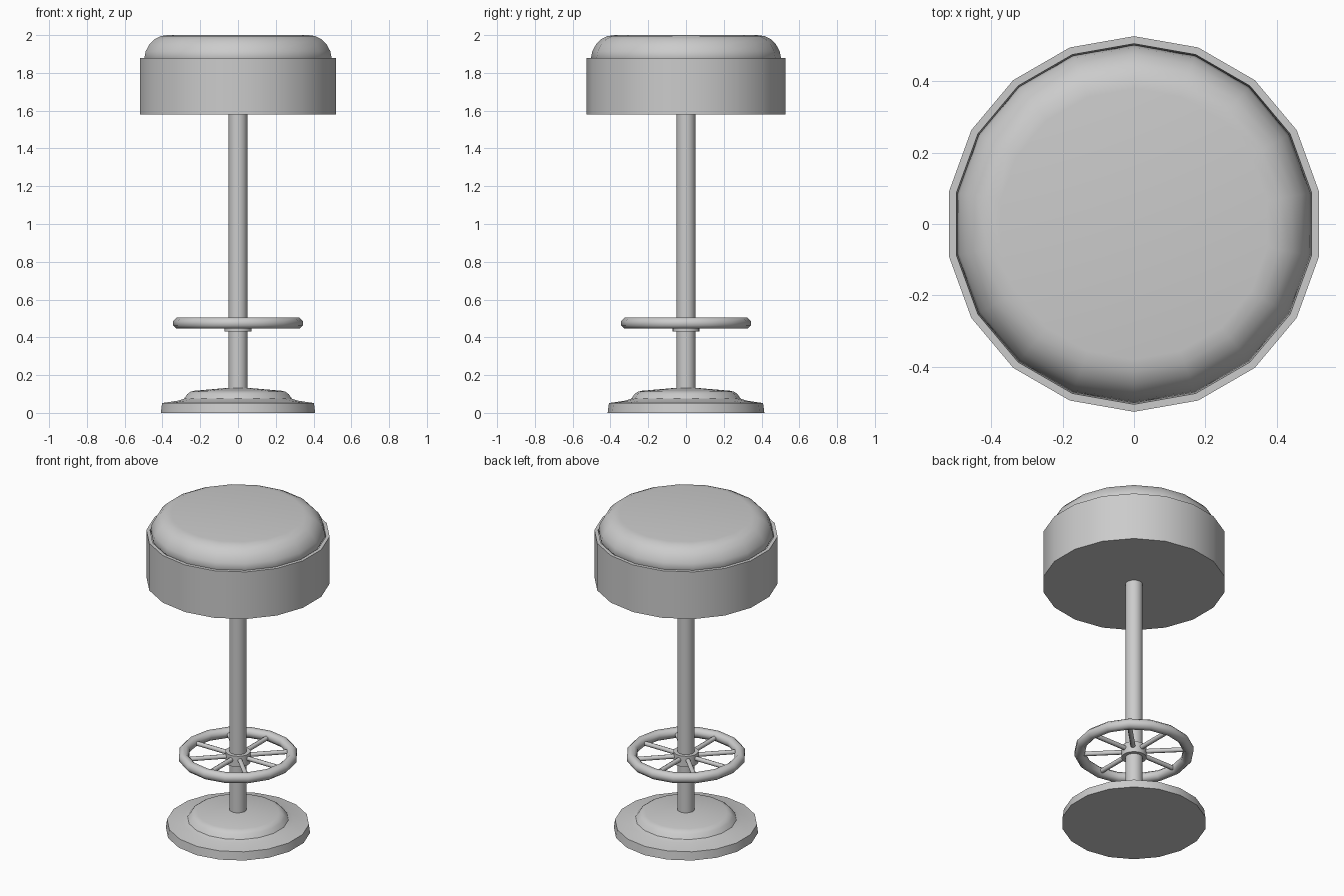
import bpy, bmesh, math
from mathutils import Vector, Matrix

if "Cube" in bpy.data.objects:
    bpy.data.objects.remove(bpy.data.objects["Cube"])


def finish(name, bm, angle=35):
    bmesh.ops.remove_doubles(bm, verts=bm.verts, dist=1e-5)
    bmesh.ops.recalc_face_normals(bm, faces=bm.faces)
    mesh = bpy.data.meshes.new(name)
    bm.to_mesh(mesh)
    bm.free()
    ob = bpy.data.objects.new(name, mesh)
    bpy.context.collection.objects.link(ob)
    bpy.ops.object.select_all(action='DESELECT')
    ob.select_set(True)
    bpy.context.view_layer.objects.active = ob
    bpy.ops.object.shade_smooth_by_angle(angle=math.radians(angle))
    return ob


def lathe(name, profile, sides=18, closed=False, angle=35):
    """Revolve (radius, z) points about z, with one corner on the y axis."""
    bm = bmesh.new()
    rings = []
    for r, z in profile:
        if r == 0:
            rings.append([bm.verts.new((0, 0, z))] * sides)
        else:
            a = [math.pi / 2 + math.tau * i / sides for i in range(sides)]
            rings.append([bm.verts.new((r * math.cos(t), r * math.sin(t), z)) for t in a])
    pairs = list(zip(rings, rings[1:]))
    if closed:
        pairs.append((rings[-1], rings[0]))
    for lo, hi in pairs:
        for i in range(sides):
            j = (i + 1) % sides
            bm.faces.new(list(dict.fromkeys((lo[i], lo[j], hi[j], hi[i]))))
    return finish(name, bm, angle)


# Weighted disc base with a raised dome
lathe("base", [(0, 0), (0.415, 0), (0.408, 0.052), (0.32, 0.065), (0.29, 0.075),
               (0.272, 0.10), (0.255, 0.112), (0.235, 0.117), (0.06, 0.132), (0, 0.132)])

# Centre pole
lathe("pole", [(0, 0.11), (0.05, 0.11), (0.05, 1.60), (0, 1.60)])

# Seat band with an open rim, and the cushion inside it
lathe("seat_band", [(0, 1.58), (0.527, 1.58), (0.527, 1.878), (0.506, 1.878),
                    (0.502, 1.85), (0, 1.85)])
lathe("seat_cushion", [(0, 1.855), (0.49, 1.855), (0.503, 1.88), (0.496, 1.915), (0.477, 1.95),
                       (0.45, 1.978), (0.415, 1.995), (0.38, 2.0), (0, 2.0)], angle=50)

# Footrest ring, hub collar and spokes
tube = [(0.314 + 0.03 * math.cos(t), 0.475 + 0.03 * math.sin(t))
        for t in (math.tau * i / 8 + math.pi / 8 for i in range(8))]
tube = [(0.314 + (r - 0.314) * 1.05, 0.475 + (z - 0.475) * 1.05) for r, z in tube]
lathe("footrest_ring", tube, sides=16, closed=True, angle=60)
lathe("footrest_hub", [(0.048, 0.432), (0.072, 0.432), (0.072, 0.5), (0.048, 0.5)], closed=True)

bm = bmesh.new()
for i in range(8):
    d = Vector((math.cos(i * math.pi / 4), math.sin(i * math.pi / 4), 0))
    mat = Matrix.Translation(d * 0.185 + Vector((0, 0, 0.472))) @ \
        d.to_track_quat('Z', 'Y').to_matrix().to_4x4()
    bmesh.ops.create_cone(bm, cap_ends=True, segments=8, radius1=0.014, radius2=0.014,
                          depth=0.25, matrix=mat)
finish("footrest_spokes", bm, angle=60)
